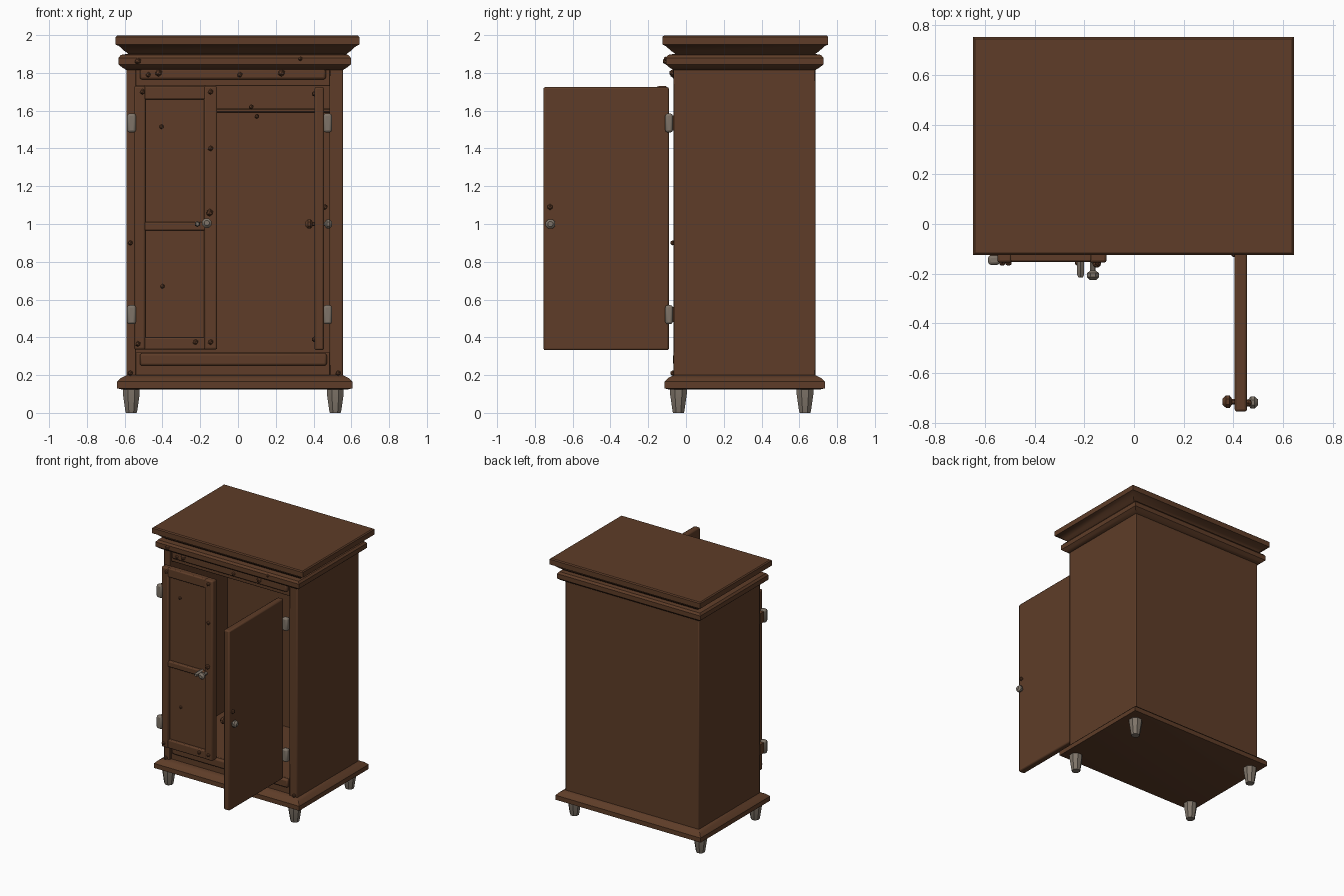
import bpy, bmesh, math
from mathutils import Vector

if "Cube" in bpy.data.objects:
    bpy.data.objects.remove(bpy.data.objects["Cube"])


def material(name, rgb):
    m = bpy.data.materials.new(name)
    m.diffuse_color = (*rgb, 1)
    m.use_nodes = True
    m.node_tree.nodes["Principled BSDF"].inputs["Base Color"].default_value = m.diffuse_color
    return m


WOOD = material("brown wood", (0.112, 0.046, 0.021))
METAL = material("worn grey metal", (0.21, 0.175, 0.14))


def finish(name, bm, mat, bevel=0.0, smooth=True):
    bmesh.ops.recalc_face_normals(bm, faces=bm.faces)
    me = bpy.data.meshes.new(name)
    bm.to_mesh(me)
    bm.free()
    me.materials.append(mat)
    ob = bpy.data.objects.new(name, me)
    bpy.context.collection.objects.link(ob)
    if bevel:
        b = ob.modifiers.new("soft edges", 'BEVEL')
        b.width, b.segments = bevel, 2
    if smooth:
        bpy.ops.object.select_all(action='DESELECT')
        ob.select_set(True)
        bpy.context.view_layer.objects.active = ob
        bpy.ops.object.shade_smooth_by_angle(angle=math.radians(35))
    return ob


def box(name, x, y, z, mat=WOOD, bevel=0.006):
    bm = bmesh.new()
    bmesh.ops.create_cube(bm, size=1)
    for v in bm.verts:
        v.co = [a[0] + (c + 0.5) * (a[1] - a[0]) for a, c in zip((x, y, z), v.co)]
    return finish(name, bm, mat, bevel)


def stack(name, x, y, profile):
    """Rectangular moulding: profile is (outward offset, z) from body footprint."""
    bm = bmesh.new()
    rings = [[bm.verts.new(p) for p in ((x[0] - o, y[0] - o, z), (x[1] + o, y[0] - o, z),
                                        (x[1] + o, y[1] + o, z), (x[0] - o, y[1] + o, z))]
             for o, z in profile]
    for a, b in zip(rings, rings[1:]):
        for i in range(4):
            j = (i + 1) % 4
            bm.faces.new((a[i], a[j], b[j], b[i]))
    bm.faces.new(rings[0][::-1])
    bm.faces.new(rings[-1])
    return finish(name, bm, WOOD)


def lathe(name, pos, axis, profile, mat, sides=8):
    """Turned part: profile is (radius, distance along axis)."""
    bm = bmesh.new()
    rot = Vector((0, 0, 1)).rotation_difference(Vector(axis))
    rings = []
    for r, h in profile:
        rings.append([bm.verts.new(Vector(pos) + rot @ Vector((
            r * math.cos(2 * math.pi * (i + .5) / sides),
            r * math.sin(2 * math.pi * (i + .5) / sides), h))) for i in range(sides)])
    for a, b in zip(rings, rings[1:]):
        for i in range(sides):
            j = (i + 1) % sides
            bm.faces.new((a[i], a[j], b[j], b[i]))
    bm.faces.new(rings[0][::-1])
    bm.faces.new(rings[-1])
    return finish(name, bm, mat)


def bolt(pos, r=0.016):
    bm = bmesh.new()
    bmesh.ops.create_icosphere(bm, subdivisions=1, radius=r)
    bmesh.ops.translate(bm, verts=bm.verts, vec=pos)
    return finish("bolt", bm, WOOD)


BX, BY = (-0.59, 0.555), (-0.065, 0.685)

# Hollow carcass
box("left_side", (-0.59, -0.54), BY, (0.15, 1.86))
box("right_side", (0.485, 0.555), BY, (0.15, 1.86))
box("back_panel", (-0.585, 0.55), (0.645, 0.685), (0.15, 1.86))
box("cabinet_floor", (-0.56, 0.52), (-0.045, 0.66), (0.15, 0.32))
box("cabinet_ceiling", (-0.56, 0.52), (-0.045, 0.66), (1.73, 1.86))
box("front_top_rail", (-0.52, 0.465), (-0.07, -0.03), (1.765, 1.825), bevel=0.012)
box("front_bottom_rail", (-0.52, 0.47), (-0.068, -0.03), (0.25, 0.315), bevel=0.012)

# Plinth and cornice mouldings
stack("plinth", BX, BY, [(0.03, 0.125), (0.05, 0.13), (0.05, 0.165), (0.03, 0.185), (0, 0.2)])
stack("neck_moulding", BX, BY, [(0, 1.815), (0.025, 1.83), (0.042, 1.845), (0.042, 1.88),
                                (0.03, 1.895), (0, 1.9)])
stack("cornice", (-0.585, 0.58), (-0.062, 0.69), [(-0.02, 1.885), (0.0, 1.905), (0.015, 1.915),
                                                  (0.045, 1.942), (0.063, 1.95), (0.063, 1.99),
                                                  (0.055, 1.997)])

# Feet
for x in (-0.565, 0.515):
    for y in (-0.04, 0.63):
        lathe("foot", (x, y, 0), (0, 0, 1), [(0.031, 0), (0.034, 0.01), (0.048, 0.1), (0.048, 0.135)], METAL)

# Closed left door: raised frame around two recessed panels
DY = (-0.155, -0.1)
box("left_door_panel", (-0.54, -0.115), (-0.13, -0.1), (0.34, 1.725), bevel=0)
box("left_door_outer_stile", (-0.55, -0.49), DY, (0.335, 1.73), bevel=0.01)
box("left_door_inner_stile", (-0.18, -0.11), DY, (0.335, 1.73), bevel=0.01)
for name, z in (("bottom", (0.335, 0.40)), ("middle", (0.965, 1.01)), ("top", (1.66, 1.73))):
    box("left_door_" + name + "_rail", (-0.5, -0.17), (-0.152, -0.1), z, bevel=0.008)

# Open right door
box("right_door", (0.405, 0.455), (-0.755, -0.09), (0.332, 1.725), bevel=0.01)

# Hinges with leaves reaching the carcass
for z in (0.52, 1.535):
    box("left_hinge", (-0.587, -0.54), (-0.165, -0.125), (z - 0.05, z + 0.05), METAL, 0.012)
    box("left_hinge_leaf", (-0.58, -0.545), (-0.135, -0.06), (z - 0.04, z + 0.04), WOOD, 0)
    box("right_hinge", (0.452, 0.497), (-0.11, -0.07), (z - 0.05, z + 0.05), METAL, 0.012)

# Knobs and latches
KNOB = [(0.012, 0), (0.012, 0.02), (0.027, 0.03), (0.027, 0.045), (0.014, 0.058)]
lathe("left_door_knob", (-0.165, -0.168, 1.005), (0, -1, 0), [(0.014, -0.02)] + KNOB, METAL)
lathe("left_door_latch", (-0.215, -0.13, 1.0), (0, -1, 0), [(0.016, 0), (0.016, 0.075), (0.01, 0.085)], METAL, 6)
lathe("right_door_outer_knob", (0.44, -0.718, 1.0), (1, 0, 0), KNOB, METAL)
lathe("right_door_inner_knob", (0.415, -0.715, 1.0), (-1, 0, 0), KNOB, WOOD)
bolt((0.46, -0.72, 1.09))
bolt((-0.15, -0.158, 1.06), 0.02)

# Hanging rod with hooks
lathe("hanging_rod", (-0.55, 0.3, 1.6), (1, 0, 0), [(0.013, 0), (0.013, 1.05)], WOOD)
for x, z in ((0.07, 1.62), (0.1, 1.57)):
    bolt((x, 0.29, z), 0.014)

# Bolts on the carcass front, left door and right door edge
for x, z, r in ((-0.475, 1.79, .014), (-0.42, 1.80, .02), (0.01, 1.79, .015), (0.23, 1.80, .02),
                (-0.57, 0.9, .014), (-0.57, 0.21, .015), (0.53, 0.21, .015)):
    bolt((x, -0.07, z), r)
bolt((-0.53, -0.107, 1.862), 0.018)
bolt((0.33, -0.107, 1.875), 0.012)
for x, z in ((-0.505, 1.7), (-0.145, 1.7), (-0.145, 1.4), (-0.145, 0.375), (-0.225, 0.375), (-0.53, 0.365)):
    bolt((x, -0.155, z), 0.015)
for x, z in ((-0.405, 1.515), (-0.4, 0.67)):
    bolt((x, -0.13, z), 0.013)
for y, z in ((-0.12, 1.69), (-0.12, 0.39)):
    bolt((0.405, y, z), 0.016)
